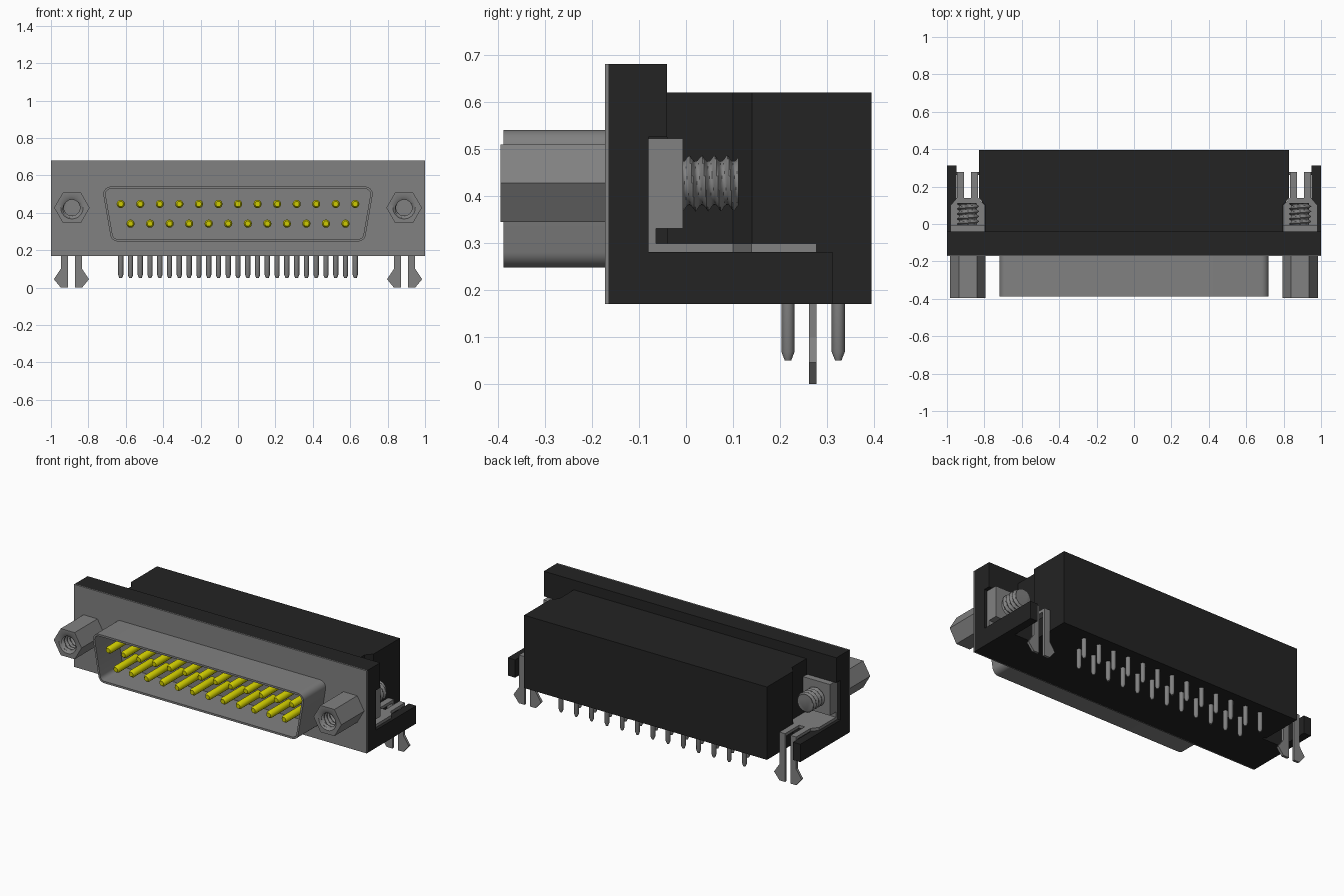
import bpy, bmesh, math

if "Cube" in bpy.data.objects:
    bpy.data.objects.remove(bpy.data.objects["Cube"])


def material(name, color):
    m = bpy.data.materials.new(name)
    m.use_nodes = True
    m.diffuse_color = (*color, 1)
    m.node_tree.nodes["Principled BSDF"].inputs["Base Color"].default_value = (*color, 1)
    return m


BLACK = material("black plastic", (0.017, 0.017, 0.017))
GREY = material("grey metal", (0.22, 0.22, 0.22))
YELLOW = material("yellow contact", (0.62, 0.6, 0.0))


def loft(name, solids, mat, caps=True, smooth=False):
    """Each solid is a list of rings with equal point counts, skinned together."""
    bm = bmesh.new()
    for rings in solids:
        vs = [[bm.verts.new(p) for p in ring] for ring in rings]
        n = len(vs[0])
        for a, b in zip(vs, vs[1:]):
            for i in range(n):
                bm.faces.new((a[i], a[(i + 1) % n], b[(i + 1) % n], b[i]))
        if caps:
            bm.faces.new(vs[0])
            bm.faces.new(vs[-1])
    bmesh.ops.recalc_face_normals(bm, faces=bm.faces)
    me = bpy.data.meshes.new(name)
    bm.to_mesh(me)
    bm.free()
    me.materials.append(mat)
    ob = bpy.data.objects.new(name, me)
    bpy.context.collection.objects.link(ob)
    if smooth:
        bpy.ops.object.select_all(action='DESELECT')
        ob.select_set(True)
        bpy.context.view_layer.objects.active = ob
        bpy.ops.object.shade_smooth_by_angle(angle=math.radians(35))
    return ob


def box(x0, x1, y0, y1, z0, z1):
    return [[(x0, y0, z), (x1, y0, z), (x1, y1, z), (x0, y1, z)] for z in (z0, z1)]


def plan(pts, z0, z1):
    return [[(x, y, z) for x, y in pts] for z in (z0, z1)]


def front(pts, y0, y1):
    return [[(x, y, z) for x, z in pts] for y in (y0, y1)]


def circle(cx, cz, r, n):
    return [(cx + r * math.cos(2 * math.pi * i / n), cz + r * math.sin(2 * math.pi * i / n))
            for i in range(n)]


def ring(pts, y):
    return [(x, y, z) for x, z in pts]


# Face plate and plastic flange with side recesses
loft("face_plate", [box(-1, 1, -0.172, -0.165, 0.17, 0.68)], GREY)
flange = [box(-1, 1, -0.165, -0.08, 0.17, 0.68), box(-0.79, 0.79, -0.08, -0.04, 0.17, 0.68)]
for s in (1, -1):
    flange += [box(s * 0.79, s, -0.08, -0.04, 0.525, 0.68),
               box(s * 0.79, s, -0.08, -0.04, 0.17, 0.28)]
loft("flange", flange, BLACK)

# Rear housing, waisted beside the brackets
half = [(0.795, -0.04), (0.795, 0.10), (0.83, 0.14), (0.83, 0.395)]
loft("rear_housing", [plan(half + [(-x, y) for x, y in reversed(half)], 0.17, 0.62)], BLACK)

# Tapered shell around the contacts
R, LEAN = 0.04, math.radians(10)


def shell_profile(r):
    arcs = []
    for cx, cz, a0, a1 in ((0.643, 0.287, -math.pi / 2, -LEAN), (0.68, 0.50, -LEAN, math.pi / 2)):
        for i in range(9):
            a = a0 + (a1 - a0) * i / 8
            arcs.append((cx + r * math.cos(a), cz + r * math.sin(a)))
    return arcs + [(-x, z) for x, z in reversed(arcs)]


outer, inner = shell_profile(R), shell_profile(R - 0.012)
loft("contact_shell", [[ring(outer, -0.17), ring(outer, -0.388),
                        ring(inner, -0.388), ring(inner, -0.17)]],
     GREY, caps=False, smooth=True)

# Contacts in two rows: yellow in front, grey tails below
PITCH = 0.1045
contacts, tails = [], []
for count, z, y in ((13, 0.447, 0.324), (12, 0.342, 0.217)):
    for i in range(count):
        x = (i - (count - 1) / 2) * PITCH
        contacts.append([ring(circle(x, z, r, 12), yy)
                         for r, yy in ((0.022, -0.17), (0.022, -0.362), (0.014, -0.374))])
        tails.append([[(px, py, zz) for px, py in circle(x, y, r, 12)]
                      for r, zz in ((0.014, 0.2), (0.014, 0.068), (0.007, 0.05))])
loft("contact_pins", contacts, YELLOW, smooth=True)
loft("solder_tails", tails, GREY, smooth=True)

# Side hardware
CX, CZ, N = 0.888, 0.427, 24
THREAD = 0.027


def threaded(cx, y0, y1, core, depth, steps):
    """Rings of a helical ridge along y."""
    rings = []
    for j in range(steps + 1):
        y = y0 + (y1 - y0) * j / steps
        pts = []
        for i in range(N):
            t = (y / THREAD + i / N) % 1
            r = core + depth * max(0, 1 - abs(2 * t - 1) * 1.4)
            a = 2 * math.pi * i / N
            pts.append((cx + r * math.cos(a), y, CZ + r * math.sin(a)))
        rings.append(pts)
    return rings


def hexagon(cx, r):
    """Hexagon outline with as many points as the bore."""
    pts = []
    for i in range(N):
        a = 2 * math.pi * i / N
        k = r * math.cos(math.pi / 6) / math.cos(a % (math.pi / 3) - math.pi / 6)
        pts.append((cx + k * math.cos(a), CZ + k * math.sin(a)))
    return pts


for s, side in ((1, "left"), (-1, "right")):
    cx = s * CX
    # Hex standoff with threaded bore
    hexa = hexagon(cx, 0.095)
    bore = [ring(hexa, -0.172), ring(hexa, -0.395), ring(circle(cx, CZ, 0.06, N), -0.395)]
    loft(side + "_standoff", [bore + threaded(cx, -0.385, -0.21, 0.043, 0.014, 40)],
         GREY, smooth=True)

    # Screw end behind the flange
    loft(side + "_screw", [threaded(cx, -0.03, 0.112, 0.047, 0.014, 48)], GREY, smooth=True)

    # Shelf and arm below the bracket
    loft(side + "_arm", [box(s * 0.79, s * 0.96, -0.04, 0.12, 0.17, 0.28),
                         box(s * 0.95, s, -0.04, 0.312, 0.17, 0.28)], BLACK)

    # Bracket: upright plate, nut block, foot and two board-lock prongs
    foot = [(0.797, -0.08), (0.98, -0.08), (0.98, 0.10), (0.947, 0.14), (0.834, 0.14), (0.797, 0.10)]
    parts = [box(s * 0.797, s * 0.98, -0.08, -0.064, 0.28, 0.522),
             box(s * 0.797, s * 0.98, -0.066, -0.006, 0.33, 0.522),
             plan([(s * x, y) for x, y in foot], 0.28, 0.298)]
    prong = [(0.019, 0.298), (0.019, 0.0), (0.057, 0.0), (0.094, 0.045), (0.057, 0.1), (0.057, 0.298)]
    for m in (1, -1):
        c = s * 0.8905
        parts.append(box(c + m * 0.019, c + m * 0.057, 0.13, 0.27, 0.28, 0.298))
        parts.append(front([(c + m * x, z) for x, z in prong], 0.262, 0.278))
    loft(side + "_bracket", parts, GREY)
